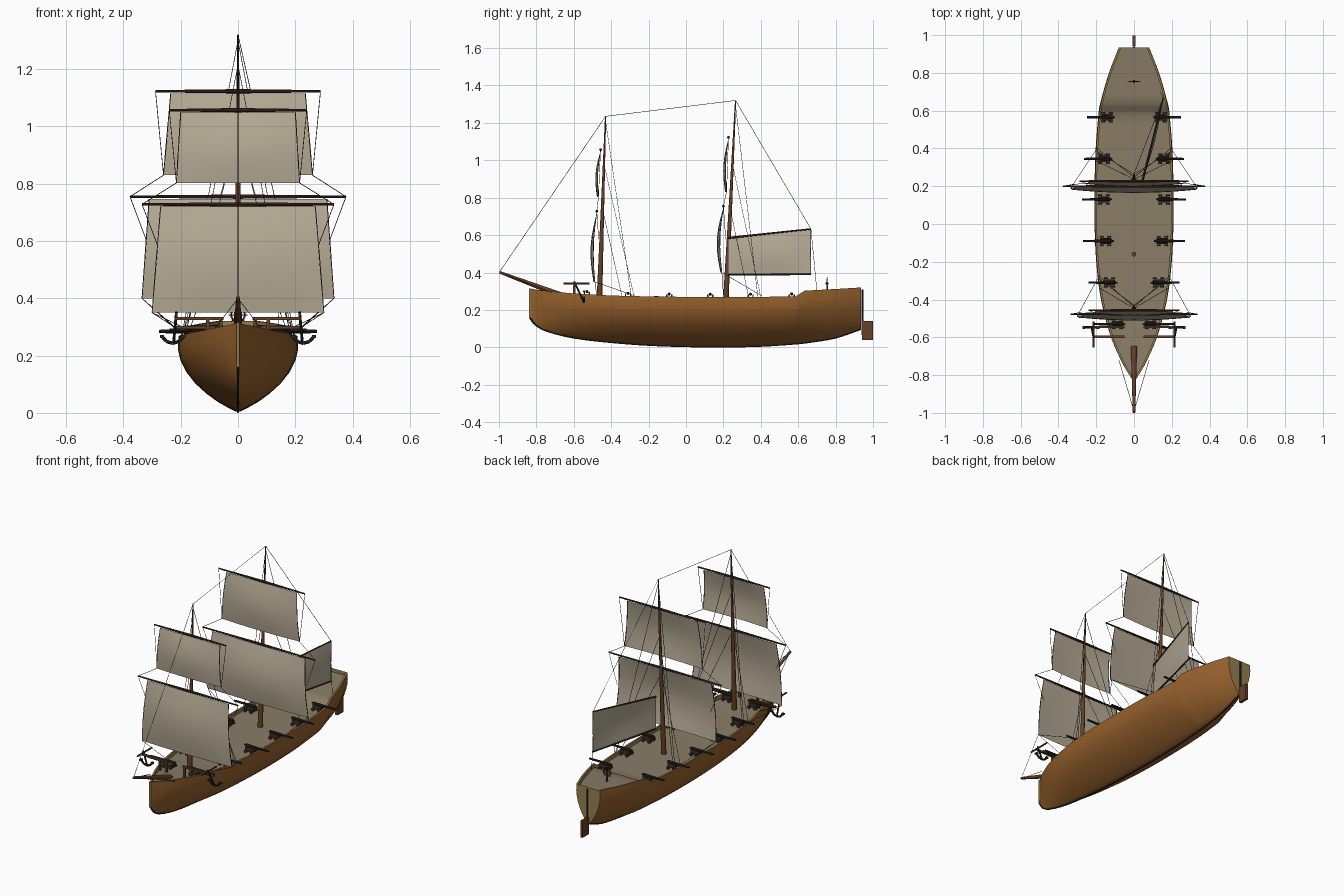
import bpy, bmesh, math
from mathutils import Vector, Matrix

if "Cube" in bpy.data.objects:
    bpy.data.objects.remove(bpy.data.objects["Cube"])


def material(name, rgb):
    m = bpy.data.materials.new(name)
    m.diffuse_color = (*rgb, 1)
    m.use_nodes = True
    m.node_tree.nodes["Principled BSDF"].inputs["Base Color"].default_value = m.diffuse_color
    return m


HULL = material("hull_brown", (.31, .12, .026))
TRIM = material("olive_trim", (.30, .215, .075))
DECK = material("deck_tan", (.255, .205, .135))
SAIL = material("sail_cloth", (.47, .41, .305))
MAST = material("mast_wood", (.13, .05, .02))
SPAR = material("dark_spar", (.05, .026, .018))
IRON = material("black_iron", (.02, .022, .022))
ROPE = material("rope", (.035, .03, .027))


def make(name, bm, mats, smooth=True):
    mesh = bpy.data.meshes.new(name)
    bm.to_mesh(mesh)
    bm.free()
    for m in mats:
        mesh.materials.append(m)
    ob = bpy.data.objects.new(name, mesh)
    bpy.context.collection.objects.link(ob)
    if smooth:
        bpy.ops.object.select_all(action='DESELECT')
        ob.select_set(True)
        bpy.context.view_layer.objects.active = ob
        bpy.ops.object.shade_smooth_by_angle(angle=math.radians(40))
    return ob


def tube(bm, a, b, r0, r1=None, n=8):
    a, b = Vector(a), Vector(b)
    d = b - a
    mat = Matrix.Translation((a + b) / 2) @ d.to_track_quat('Z', 'Y').to_matrix().to_4x4()
    bmesh.ops.create_cone(bm, cap_ends=True, segments=n, radius1=r0,
                          radius2=r0 if r1 is None else r1, depth=d.length, matrix=mat)


def box(bm, c, s):
    bmesh.ops.create_cube(bm, size=1, matrix=Matrix.Translation(c) @ Matrix.Diagonal((*s, 1)))


def single(name, mat, *args, **kw):
    bm = bmesh.new()
    tube(bm, *args, **kw)
    return make(name, bm, [mat])


# Hull lines: y, half width, keel height, sheer height
LINES = [(-.835, .004, .16, .315), (-.81, .018, .125, .31), (-.75, .055, .09, .302),
         (-.6, .122, .052, .288), (-.4, .175, .028, .277), (-.2, .2, .013, .272),
         (0, .209, .006, .27), (.2, .209, .004, .27), (.4, .203, .008, .27),
         (.585, .188, .02, .272), (.635, .18, .025, .303), (.8, .133, .052, .312),
         (.935, .08, .098, .32)]
SECTION = [(0, .03), (.05, .16), (.13, .34), (.24, .53), (.37, .71), (.52, .86),
           (.68, .96), (.82, 1), (1, .985)]


def line_at(y):
    for i in range(len(LINES) - 1):
        if y <= LINES[i + 1][0] + 1e-6:
            break
    p, q = LINES[i], LINES[i + 1]
    a, b = LINES[max(i - 1, 0)], LINES[min(i + 2, len(LINES) - 1)]
    t, h = (y - p[0]) / (q[0] - p[0]), q[0] - p[0]
    out = []
    for k in (1, 2, 3):
        m0, m1 = (q[k] - a[k]) / (q[0] - a[0]), (b[k] - p[k]) / (b[0] - p[0])
        v = ((2*t**3 - 3*t*t + 1) * p[k] + (t**3 - 2*t*t + t) * h * m0
             + (3*t*t - 2*t**3) * q[k] + (t**3 - t*t) * h * m1)
        out.append(p[k] + t * (q[k] - p[k]) if k == 3 else v)
    return out


ys = sorted({round(p[0] + (q[0] - p[0]) * j / 3, 4)
             for p, q in zip(LINES, LINES[1:]) for j in range(4)})
bm = bmesh.new()
rings, NS = [], len(SECTION)
for y in ys:
    w, k, s = line_at(y)
    inner = max(w - .013, .0015)
    half = [(w * f, k + (s - k) * t) for t, f in SECTION] + [(inner, s), (inner, s - .022)]
    ring = [(-x, z) for x, z in reversed(half)] + half
    rings.append([bm.verts.new((x, y, z)) for x, z in ring])
n = len(rings[0])
for a, b in zip(rings, rings[1:]):
    for i in range(n):
        j = (i + 1) % n
        f = bm.faces.new((a[i], a[j], b[j], b[i]))
        f.material_index = 2 if i == n - 1 else (1 if i < 2 or i > n - 4 else 0)
stern = bm.faces.new(rings[-1][2:-2])
stern.material_index = 1
back = bm.faces.new([rings[-1][i] for i in (0, 1, 2, n - 3, n - 2, n - 1)])
back.material_index = 1
bm.faces.new(rings[0])
bmesh.ops.recalc_face_normals(bm, faces=bm.faces[:])
make("hull", bm, [HULL, TRIM, DECK])

# Keel strip and stem plate
bm = bmesh.new()
for a, b in zip(ys, ys[1:]):
    tube(bm, (0, a, line_at(a)[1]), (0, b, line_at(b)[1]), .005, n=6)
make("keel", bm, [IRON])
bm = bmesh.new()
box(bm, (0, -.836, .238), (.012, .008, .155))
make("stem_plate", bm, [TRIM], False)

# Sternpost and rudder
single("sternpost", IRON, (0, .943, .065), (0, .943, .31), .005)
bm = bmesh.new()
box(bm, (0, .97, .09), (.016, .058, .1))
make("rudder", bm, [MAST], False)


# Masts and bowsprit
def fore_y(z): return -.463 + (z - .25) * .0335
def main_y(z): return .213 + (z - .25) * .0486


single("fore_mast", MAST, (0, fore_y(.25), .25), (0, -.43, 1.237), .015, .003, n=12)
single("main_mast", MAST, (0, main_y(.24), .24), (0, .265, 1.32), .015, .003, n=12)
single("bowsprit", MAST, (0, -.65, .272), (0, -.998, .402), .016, .007, n=12)
single("capstan", MAST, (0, -.16, .24), (0, -.16, .275), .012, n=12)

ropes = bmesh.new()


def rope(*pts, r=.0013):
    for a, b in zip(pts, pts[1:]):
        tube(ropes, a, b, r, n=4)


# Square sails: y top, yard z, yard half length, top and bottom half widths, bottom z, bottom y, belly
SQUARES = {
    "fore_course": (-.477, .728, .335, .27, .30, .35, -.487, .024),
    "fore_topsail": (-.457, 1.057, .24, .20, .215, .803, -.468, .017),
    "main_course": (.2, .755, .377, .31, .335, .40, .192, .027),
    "main_topsail": (.227, 1.123, .288, .235, .26, .83, .217, .018)}
NU, NV = 12, 10
for name, (y, z, half, wt, wb, zb, yb, belly) in SQUARES.items():
    bm = bmesh.new()

    def point(u, v):
        w = wt + (wb - wt) * v
        bulge = belly * math.sin(math.pi * v) * (.55 + .45 * (1 - u * u)) + .008 * v * (1 - u * u)
        return (u * w, y + (yb - y) * v - bulge, z - .008 + (zb - z + .008) * v)
    grid = [[bm.verts.new(point(i * 2 / NU - 1, j / NV)) for i in range(NU + 1)]
            for j in range(NV + 1)]
    for a, b in zip(grid, grid[1:]):
        for i in range(NU):
            bm.faces.new((a[i], b[i], b[i + 1], a[i + 1]))
    make(name + "_sail", bm, [SAIL])
    # Yard, thicker in the middle
    bm = bmesh.new()
    for s in (-1, 1):
        tube(bm, (0, y, z), (s * half, y, z), .0075, .004)
        rope(*[point(s, j / 5) for j in range(6)], r=.002)
    make(name + "_yard", bm, [SPAR])

# Swung-out aft sail with gaff and boom
fore_low, fore_high = Vector((.044, .225, .39)), Vector((.044, .225, .585))
aft_low, aft_high = Vector((.155, .668, .39)), Vector((.155, .668, .633))
bm = bmesh.new()
side = Vector((1, -.25, 0))
grid = []
for j in range(7):
    lo, hi = fore_low.lerp(aft_low, j / 6), fore_high.lerp(aft_high, j / 6)
    grid.append([bm.verts.new(lo.lerp(hi, k / 6) + side * .012 *
                 math.sin(math.pi * j / 6) * math.sin(math.pi * k / 6)) for k in range(7)])
for a, b in zip(grid, grid[1:]):
    for k in range(6):
        bm.faces.new((a[k], b[k], b[k + 1], a[k + 1]))
make("aft_sail", bm, [SAIL])
single("gaff", SPAR, fore_high, aft_high, .006, .004)
single("boom", SPAR, fore_low, aft_low, .006, .004)

# Standing and running rigging
ft, mt = (0, -.43, 1.235), (0, .265, 1.32)
rope((0, -.998, .402), ft, mt, aft_high)
rope(aft_low, aft_high, (.14, .70, .30))
for s in (-1, 1):
    rope((0, -.99, .40), (s * .08, -.72, .295))
    for my, top, low, high in ((fore_y, ft, "fore_course", "fore_topsail"),
                               (main_y, mt, "main_course", "main_topsail")):
        for zt, dy in ((top[2] - .02, .17), (.98, .185), (.74, .12)):
            yd = my(.27) + dy
            rope((0, my(zt), zt), (s * (line_at(yd)[0] - .008), yd, .272))
        L, H = SQUARES[low], SQUARES[high]
        clew_hi, clew_lo = (s * H[4], H[6], H[5]), (s * L[4], L[6], L[5])
        yd = L[0] + .205
        rope((s * H[2], H[0], H[1]), clew_hi, (s * L[2], L[0], L[1]), (s * L[4] * .93, L[6] + .02, .58))
        rope(clew_lo, (s * (line_at(yd)[0] - .01), yd, .275))
        rope(clew_lo, (s * (line_at(L[0])[0] - .005), L[0], .28))
make("rigging", ropes, [ROPE], False)

# Cannons on carriages along both sides
guns, carts = bmesh.new(), bmesh.new()
for cx, y, tip in ((.143, .565, .25), (.158, .345, .265), (.16, .13, .275),
                   (.15, -.09, .27), (.13, -.31, .24), (.087, -.53, .215)):
    z = line_at(y)[2] - .022
    for s in (-1, 1):
        tube(guns, (s * (cx - .035), y, z + .036), (s * tip, y, z + .036), .0085, .0055)
        tube(guns, (s * (cx - .043), y, z + .036), (s * (cx - .034), y, z + .036), .004)
        box(carts, (s * cx, y, z + .014), (.06, .026, .012))
        for t in (-1, 1):
            box(carts, (s * cx, y + t * .013, z + .024), (.056, .007, .02))
            for dx in (-.02, .02):
                tube(carts, (s * cx + dx, y + t * .018, z + .01),
                     (s * cx + dx, y + t * .027, z + .01), .01, n=10)
make("cannon_barrels", guns, [IRON])
make("cannon_carriages", carts, [SPAR])

# Anchor beams and anchors near the bow
beams, anchors = bmesh.new(), bmesh.new()
for s in (-1, 1):
    box(beams, (s * .135, -.597, .33), (.17, .011, .011))
    box(beams, (s * .135, -.545, .298), (.17, .011, .011))
    for x in (.06, .105):
        box(beams, (s * x, -.597, .297), (.012, .012, .065))
    x = s * .215
    tube(beams, (x, -.655, .342), (x, -.515, .342), .005)
    tube(anchors, (x, -.598, .352), (x + s * .01, -.547, .243), .005)
    arc = [(s * (.228 + .042 * math.sin(a)), -.547, .287 - .044 * math.cos(a))
           for a in (-1.1, -.55, 0, .55, 1.1)]
    for a, b in zip(arc, arc[1:]):
        tube(anchors, a, b, .006)
    for p in (arc[0], arc[-1]):
        box(anchors, p, (.014, .016, .01))
make("anchor_beams", beams, [MAST], False)
make("anchors", anchors, [IRON])

# Steering wheel with spokes and stand
bm = bmesh.new()
C = Vector((0, .755, .342))
rim = [C + Vector((math.cos(i * math.pi / 8), 0, math.sin(i * math.pi / 8))) * .024
       for i in range(16)]
for i in range(16):
    tube(bm, rim[i], rim[(i + 1) % 16], .003, n=6)
for i in range(4):
    d = (rim[i * 2] - C) * 1.4
    tube(bm, C - d, C + d, .002, n=6)
tube(bm, C + Vector((0, .008, 0)), C + Vector((0, -.008, 0)), .006)
box(bm, (0, .755, .305), (.01, .008, .05))
make("steering_wheel", bm, [SPAR])
